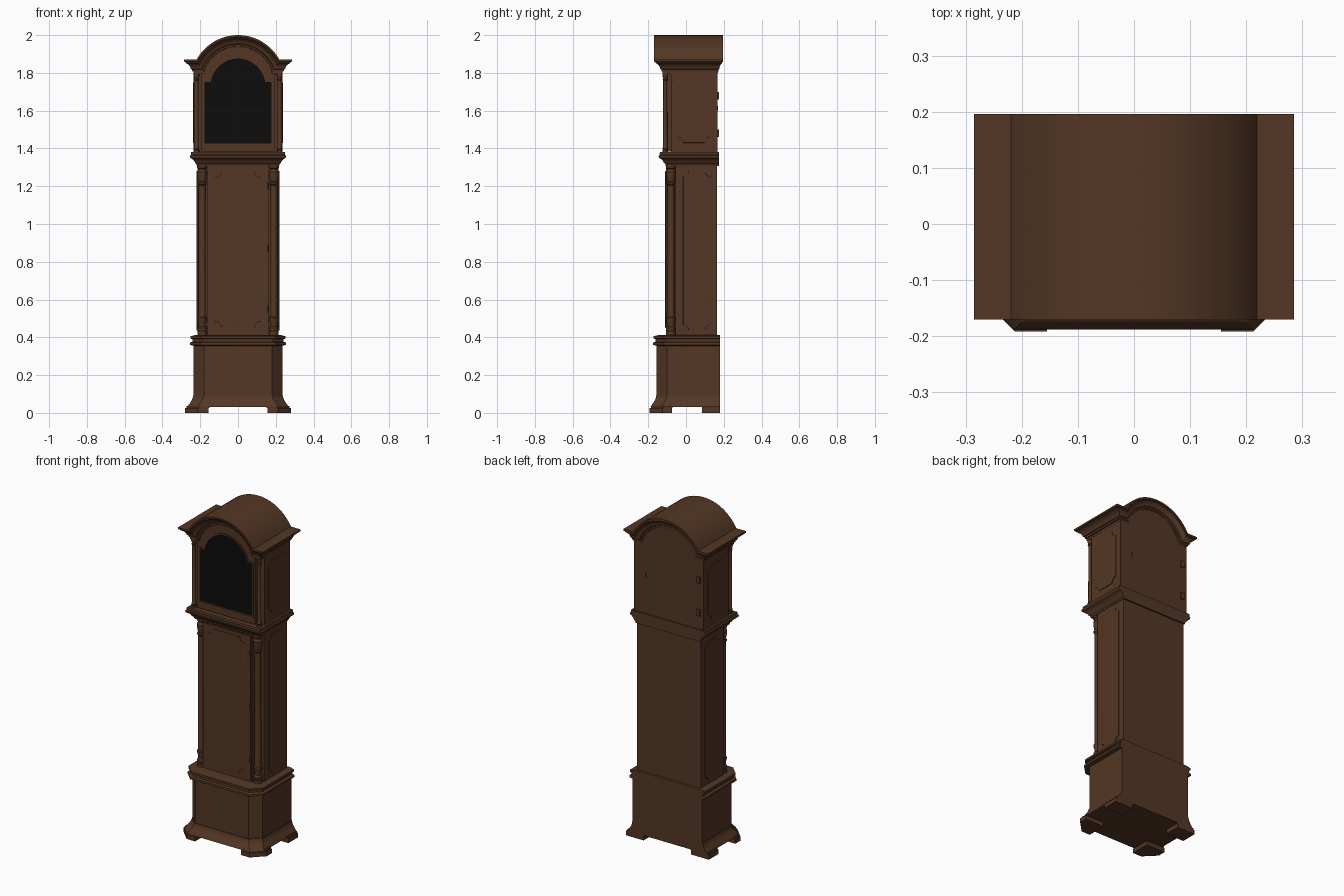
import bpy, bmesh, math
from math import sin, cos, pi, sqrt, asin

if "Cube" in bpy.data.objects:
    bpy.data.objects.remove(bpy.data.objects["Cube"])


def material(name, rgb):
    m = bpy.data.materials.new(name)
    m.diffuse_color = (*rgb, 1)
    m.use_nodes = True
    m.node_tree.nodes["Principled BSDF"].inputs["Base Color"].default_value = m.diffuse_color
    return m


WOOD = material("dark_wood", (0.088, 0.038, 0.018))
GLASS = material("black_glass", (0.004, 0.004, 0.004))


def add(name, mesh, mat):
    mesh.materials.clear()
    mesh.materials.append(mat)
    ob = bpy.data.objects.new(name, mesh)
    bpy.context.collection.objects.link(ob)
    return ob


def prism(name, loops, plane, a, b, mat=WOOD, bevel=0.0):
    """Extrude outlines (extra loops are holes) from a to b along the plane's normal."""
    cu = bpy.data.curves.new(name, 'CURVE')
    cu.dimensions, cu.fill_mode = '2D', 'BOTH'
    cu.extrude = abs(b - a) / 2 - bevel
    cu.bevel_depth, cu.bevel_resolution, cu.offset = bevel, 1, -bevel
    for pts in loops:
        sp = cu.splines.new('POLY')
        sp.points.add(len(pts) - 1)
        for p, (u, v) in zip(sp.points, pts):
            p.co = (u, v, 0, 1)
        sp.use_cyclic_u = True
    tmp = bpy.data.objects.new(name + "_outline", cu)
    mesh = bpy.data.meshes.new_from_object(tmp)
    bpy.data.objects.remove(tmp)
    mid = (a + b) / 2
    for v in mesh.vertices:
        u, w, h = v.co
        v.co = {'xy': (u, w, h + mid), 'xz': (u, mid - h, w), 'yz': (h + mid, u, w)}[plane]
    return add(name, mesh, mat)


def loft(name, rings, mat=WOOD, split_caps=False):
    """Skin closed rings of equal length, with flat or front-to-back caps."""
    bm = bmesh.new()
    vs = [[bm.verts.new(p) for p in r] for r in rings]
    n = len(vs[0])
    for r, s in zip(vs, vs[1:]):
        for j in range(n):
            k = (j + 1) % n
            bm.faces.new((r[j], r[k], s[k], s[j]))
    for r in (vs[0], vs[-1]):
        if split_caps:
            for j in range(n // 2 - 1):
                bm.faces.new((r[j], r[j + 1], r[n - 2 - j], r[n - 1 - j]))
        else:
            bm.faces.new(r)
    bmesh.ops.recalc_face_normals(bm, faces=bm.faces)
    mesh = bpy.data.meshes.new(name)
    bm.to_mesh(mesh)
    bm.free()
    return add(name, mesh, mat)


def plan(z, w, yf, yb, c):
    """Plan section with front corners chamfered by c."""
    right = [(w - c, yf), (w, yf + c), (w, yb)] if c else [(w, yf), (w, yb)]
    return [(x, y, z) for x, y in right] + [(-x, y, z) for x, y in reversed(right)]


def column(name, x, y, profile):
    for side, s in (("right", 1), ("left", -1)):
        loft(f"{name}_{side}", [[(s * x + r * cos(2 * pi * i / 20), y + r * sin(2 * pi * i / 20), z)
                                 for i in range(20)] for z, r in profile])


def box(name, x0, x1, y0, y1, z0, z1):
    return prism(name, [[(x0, y0), (x1, y0), (x1, y1), (x0, y1)]], 'xy', z0, z1)


def scooped(u0, u1, v0, v1, r):
    """Rectangle with concave round corners."""
    pts = []
    for cu, cv, a in ((u0, v0, pi / 2), (u1, v0, pi), (u1, v1, 1.5 * pi), (u0, v1, 0)):
        for i in range(7):
            t = a - pi / 2 * i / 6
            pts.append((cu + r * cos(t), cv + r * sin(t)))
    return pts


def arch(w, z, r, cz, n=32):
    """Shoulders at height z with a round arch of radius r between them."""
    a = asin((z - cz) / r)
    arc = [(r * cos(a + (pi - 2 * a) * i / n), cz + r * sin(a + (pi - 2 * a) * i / n)) for i in range(n + 1)]
    return [(w, z)] + arc + [(-w, z)]


# Bracket feet
FRONT = [(.155, -.192), (.212, -.192), (.28, -.124), (.28, -.075), (.155, -.075)]
BACK = [(.16, .085), (.28, .085), (.28, .18), (.16, .18)]
for side, s in (("right", 1), ("left", -1)):
    for name, pts in (("front_foot", FRONT), ("back_foot", BACK)):
        prism(f"{name}_{side}", [[(s * x, y) for x, y in pts]], 'xy', 0, .026)
        prism(f"{name}_upper_{side}", [[(s * x * .975, y if y > 0 else y * .965) for x, y in pts]],
              'xy', .026, .036)


# Base: flared skirt, box and double moulding in one chamfered stack
BASE = [(.03, .268), (.045, .26), (.052, .254), (.07, .243), (.085, .238), (.092, .238), (.092, .235),
        (.355, .235), (.36, .255), (.372, .255), (.376, .241), (.39, .241), (.394, .252),
        (.406, .252), (.412, .225)]
loft("base", [plan(z, w, -.155 - (w - .235), .18, .055) for z, w in BASE])

# Trunk with recessed corners for the columns
prism("trunk", [[(-.165, -.1), (.165, -.1), (.165, -.055), (.215, -.055), (.215, .165),
                 (-.215, .165), (-.215, -.055), (-.165, -.055)]], 'xy', .405, 1.32)
box("trunk_door", -.158, .158, -.106, -.098, .425, 1.3)
prism("trunk_door_panel", [scooped(-.123, .123, .45, 1.28, .035)], 'xz', -.11, -.105, bevel=.002)
column("trunk_column", .19, -.08, [
    (.408, .025), (.43, .025), (.432, .02), (.44, .025), (.45, .025), (.458, .018), (.475, .019),
    (.495, .025), (.503, .025), (.508, .02), (.515, .019), (1.205, .018), (1.212, .024), (1.22, .024),
    (1.224, .019), (1.25, .024), (1.275, .026), (1.285, .02), (1.292, .02), (1.297, .026), (1.315, .026)])
for i, z in enumerate((.55, .87, 1.2)):
    loft(f"trunk_hinge_{i + 1}", [[(.16 + .005 * cos(k * pi / 5), -.107 + .005 * sin(k * pi / 5), z + h)
                                   for k in range(10)] for h in (-.018, .018)])

# Side panels on trunk and hood
for side, s in (("right", 1), ("left", -1)):
    prism(f"trunk_side_panel_{side}", [scooped(-.015, .13, .435, 1.28, .03)], 'yz',
          s * .213, s * .219, bevel=.002)
    prism(f"hood_side_panel_{side}", [scooped(-.045, .127, 1.43, 1.75, .03)], 'yz',
          s * .233, s * .239, bevel=.002)

# Moulding between trunk and hood
WAIST = [(1.308, .218), (1.318, .22), (1.325, .228), (1.335, .232), (1.345, .243), (1.35, .253),
         (1.362, .255), (1.366, .248), (1.372, .25), (1.38, .248)]
loft("waist_moulding", [plan(z, w, -.108 - (w - .218), .175, 0) for z, w in WAIST])

# Hood case, door frame with arched opening, bead and glass
CZ = 1.75
hood = [(-.235, 1.375), (.235, 1.375)] + arch(.235, 1.803, .188, CZ)
prism("hood_case", [hood], 'xz', -.08, .167)


def opening(g):
    return [(-.174 - g, 1.43 - g), (.174 + g, 1.43 - g)] + arch(.174 + g, 1.75 + g, .143 + g, 1.73)


door = [(-.194, 1.385), (.194, 1.385)] + arch(.194, 1.805, .19, CZ)
prism("hood_door", [door, opening(0)], 'xz', -.114, -.08)
prism("hood_door_bead", [opening(.009), opening(0)], 'xz', -.119, -.11)
prism("hood_glass", [opening(.003)], 'xz', -.108, -.1, GLASS)
column("hood_column", .22, -.11, [
    (1.375, .015), (1.39, .015), (1.392, .012), (1.4, .015), (1.408, .011), (1.76, .0105), (1.765, .014),
    (1.772, .011), (1.785, .015), (1.805, .015)])

# Arched cornice: moulding profile (height fraction, projection) swept over the arch
PROFILE = [(0, 0), (.1, .04), (.12, .14), (.25, .16), (.3, .3), (.45, .36), (.6, .5), (.7, .7),
           (.74, .82), (.82, .84), (.85, 1), (1, 1)]
lines = [arch(.235 + .05 * p, 1.8 + .07 * t, .185 + .065 * t, CZ, 40) for t, p in PROFILE]
front = [-.122 - .048 * p for t, p in PROFILE]
back = [.168 + .028 * p for t, p in PROFILE]
sections = []
for i in range(len(lines[0])):
    loop = [(ln[i][0], y, ln[i][1]) for ln, y in zip(lines, front)]
    loop += [(ln[i][0], y, ln[i][1]) for ln, y in reversed(list(zip(lines, back)))]
    sections.append(loop)
loft("arched_cornice", sections, split_caps=True)
# Soffit carrying the cornice over the hood columns
for side, s in (("right", 1), ("left", -1)):
    box(f"hood_soffit_{side}", min(s * .18, s * .236), max(s * .18, s * .236), -.124, .165, 1.795, 1.806)

# Back hinges and latch of the hood
for i, z in enumerate((1.48, 1.68)):
    box(f"back_hinge_{i + 1}", -.213, -.19, .165, .174, z - .02, z + .02)
box("back_latch", .15, .158, .165, .17, 1.6, 1.625)

# Smooth the turned and curved parts, keeping hard edges
bpy.ops.object.select_all(action='SELECT')
bpy.context.view_layer.objects.active = bpy.data.objects["base"]
bpy.ops.object.shade_smooth_by_angle(angle=math.radians(30))
